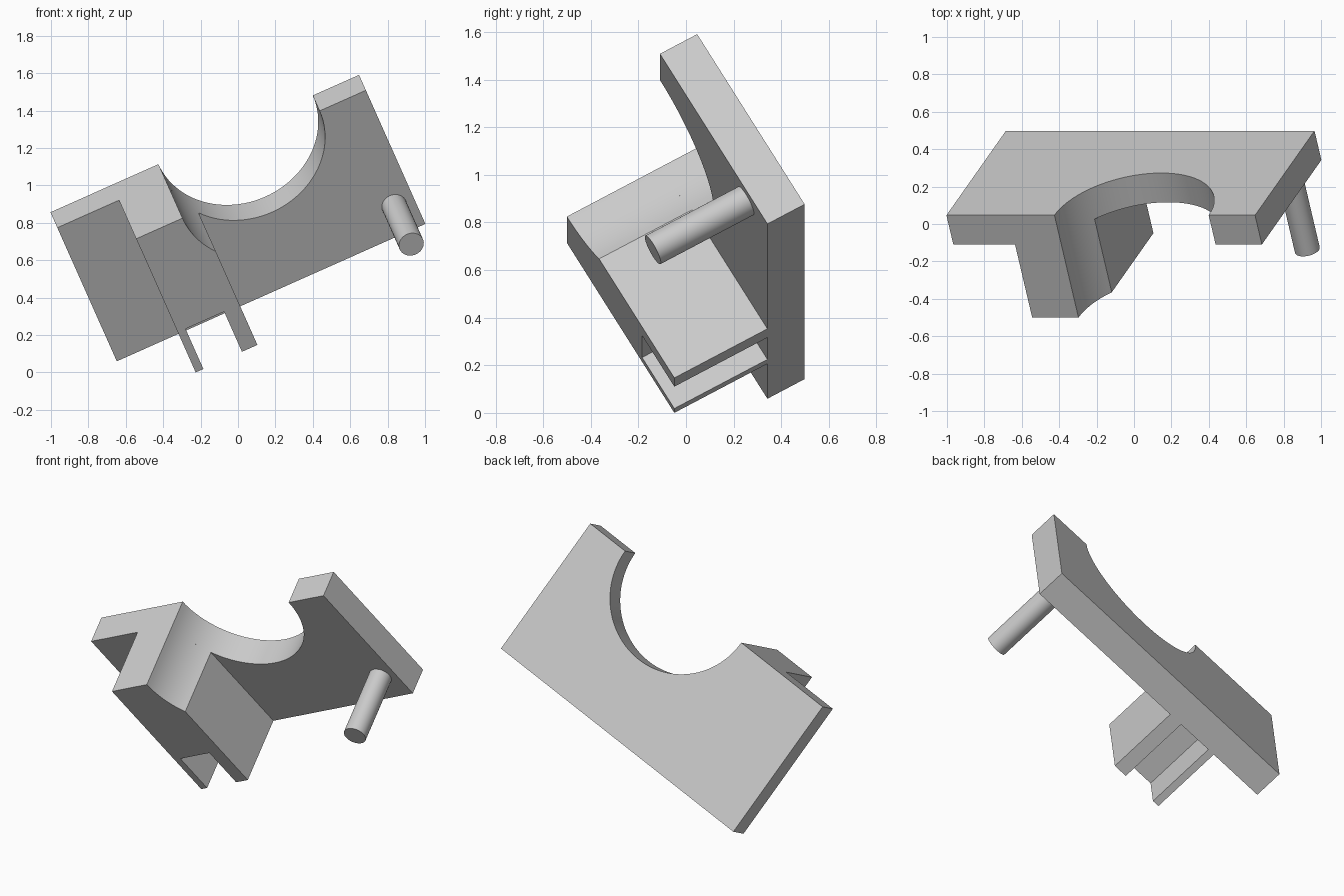
import bpy
import bmesh
from math import cos, sin, pi, radians, sqrt, asin
from mathutils import Matrix, Vector

if "Cube" in bpy.data.objects:
    bpy.data.objects.remove(bpy.data.objects["Cube"], do_unlink=True)

U = 0.0903            # one design unit
LENGTH, HEIGHT, THICK, DEPTH = 20, 10, 2, 5
HOLE_X, HOLE_R = 12, 5

# Tilted pose: origin is the plate's lower left front corner
POSE = (Matrix.Translation((-0.648, 0.342, 0.0594))
        @ Matrix.Rotation(radians(-24), 4, "Y")
        @ Matrix.Rotation(radians(30), 4, "X")
        @ Matrix.Scale(U, 4))

grey = bpy.data.materials.new("light_grey")
grey.use_nodes = True
colour = (0.6, 0.6, 0.6, 1)
grey.diffuse_color = colour
grey.node_tree.nodes["Principled BSDF"].inputs["Base Color"].default_value = colour


def finish(name, bm):
    bmesh.ops.recalc_face_normals(bm, faces=bm.faces)
    bm.transform(POSE)
    mesh = bpy.data.meshes.new(name)
    bm.to_mesh(mesh)
    bm.free()
    mesh.materials.append(grey)
    obj = bpy.data.objects.new(name, mesh)
    bpy.context.collection.objects.link(obj)
    bpy.ops.object.select_all(action="DESELECT")
    obj.select_set(True)
    bpy.context.view_layer.objects.active = obj
    bpy.ops.object.shade_smooth_by_angle(angle=radians(30))
    return obj


def extrude_profile(name, outline, y0, y1):
    bm = bmesh.new()
    face = bm.faces.new([bm.verts.new((x, y0, z)) for x, z in outline])
    new = bmesh.ops.extrude_face_region(bm, geom=[face], use_keep_orig=True)
    verts = [g for g in new["geom"] if isinstance(g, bmesh.types.BMVert)]
    bmesh.ops.translate(bm, verts=verts, vec=(0, y1 - y0, 0))
    return finish(name, bm)


def hole_arc(start, end, steps):
    angles = [start + (end - start) * i / steps for i in range(steps + 1)]
    return [(HOLE_X + HOLE_R * cos(a), HEIGHT + HOLE_R * sin(a)) for a in angles]


# Back plate with a half-round cutout in its top edge
extrude_profile("back_plate",
                [(0, 0), (LENGTH, 0), (LENGTH, HEIGHT)]
                + hole_arc(0, -pi, 48) + [(0, HEIGHT)],
                0, THICK)

# Front block, hollowed by the same cutout, with a slot between two legs
left, right = 4, 8
slot_left, slot_right, slot_top = 4.5, 7, 3
meet = -pi + asin(sqrt(HOLE_R ** 2 - (HOLE_X - right) ** 2) / HOLE_R)
extrude_profile("slotted_block",
                [(left, 0), (slot_left, 0), (slot_left, slot_top),
                 (slot_right, slot_top), (slot_right, 0), (right, 0)]
                + hole_arc(meet, -pi, 12) + [(left, HEIGHT)],
                -DEPTH, 0)

# Round peg standing out of the lower corner of the plate
bm = bmesh.new()
bmesh.ops.create_cone(bm, cap_ends=True, segments=40, radius1=0.75, radius2=0.75,
                      depth=DEPTH,
                      matrix=Matrix.Translation(Vector((18.75, -DEPTH / 2, 2)))
                      @ Matrix.Rotation(pi / 2, 4, "X"))
finish("peg", bm)
